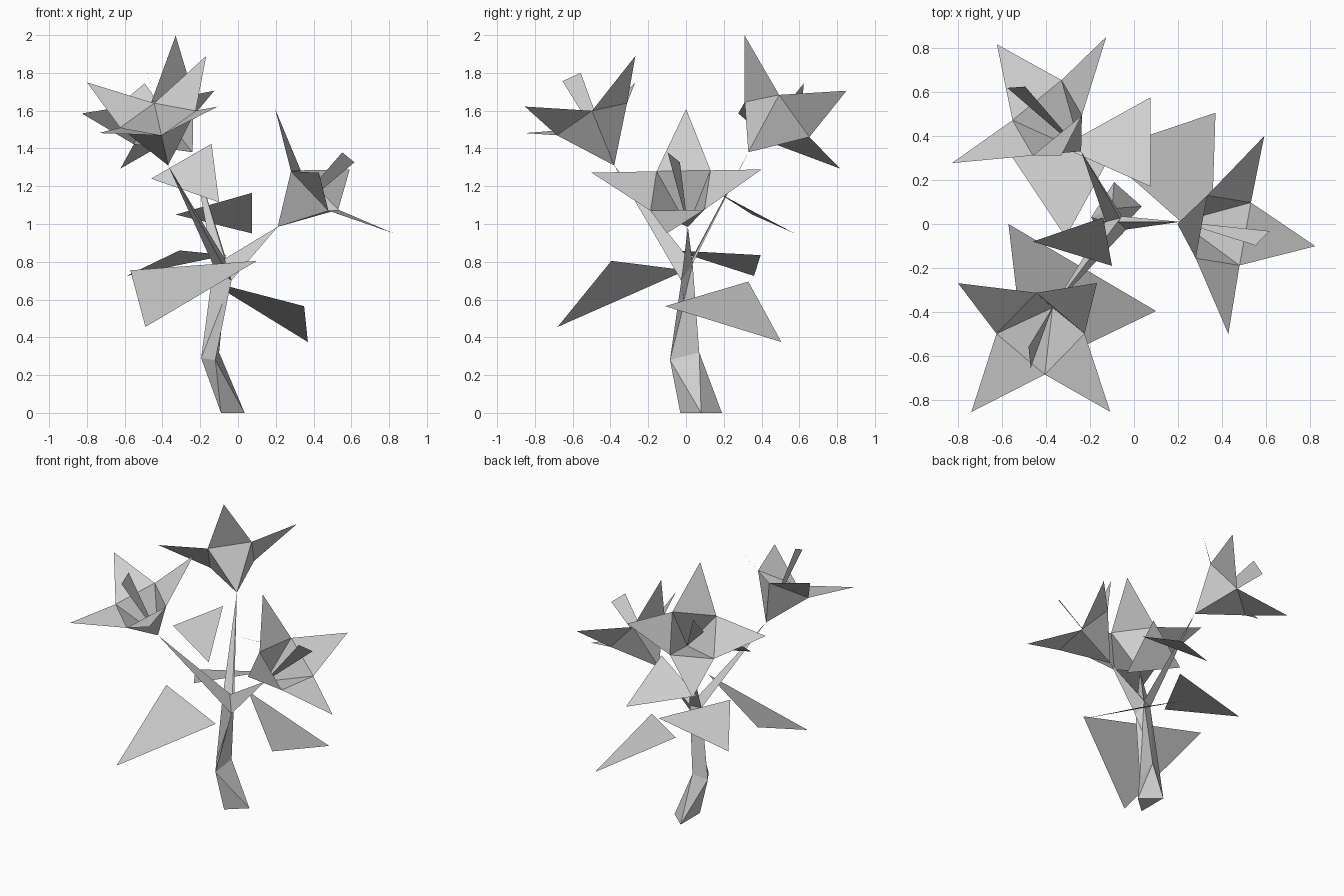
import bpy
import math
from mathutils import Vector

cube = bpy.data.objects.get("Cube")
if cube:
    bpy.data.objects.remove(cube, do_unlink=True)

# One plain grey for the whole plant
grey = bpy.data.materials.new("plain_grey")
grey.use_nodes = True
colour = (0.62, 0.62, 0.62, 1)
grey.diffuse_color = colour
grey.node_tree.nodes["Principled BSDF"].inputs["Base Color"].default_value = colour


def add_part(name, points, faces):
    mesh = bpy.data.meshes.new(name)
    mesh.from_pydata([tuple(p) for p in points], [], faces)
    mesh.materials.append(grey)
    mesh.update()
    part = bpy.data.objects.new(name, mesh)
    bpy.context.collection.objects.link(part)
    return part


# Bent three-sided stem, skinned between triangular rings
foot = [(-0.09, -0.03, 0), (0.035, 0.08, 0), (-0.09, 0.19, 0)]
bend = [(-0.12, -0.085, 0.28), (-0.1, 0.07, 0.32), (-0.195, 0.03, 0.29)]
crown = [(-0.035, -0.025, 0.7), (-0.055, 0.035, 0.79), (-0.13, 0.01, 0.78)]
stem_faces = [(2, 1, 0)]
for i in range(3):
    j = (i + 1) % 3
    # lower half twists one way, upper half follows the ring
    stem_faces += [(i, j, i + 3), (j, j + 3, i + 3)]
    stem_faces += [(i + 3, j + 3, j + 6), (i + 3, j + 6, i + 6)]
add_part("stem", foot + bend + crown, stem_faces)


def add_branch(name, tip):
    """Thin spike from the top of the stem to a flower."""
    add_part(name, crown + [tip], [(0, 1, 3), (1, 2, 3), (2, 0, 3)])


def add_flower(name, base, centre, first_tip):
    """Four-sided cup with four pointed petals and a flat stamen."""
    base, centre = Vector(base), Vector(centre)
    axis = (centre - base).normalized()
    u = Vector(first_tip) - centre
    u = (u - axis * u.dot(axis)).normalized()
    v = axis.cross(u)

    def place(angle, radius, height):
        a = math.radians(angle)
        return base + axis * height + (u * math.cos(a) + v * math.sin(a)) * radius

    ring = [place(90 * i - 45, 0.205, 0.277) for i in range(4)]
    tips = [place(90 * i, 0.457, 0.425) for i in range(4)]
    cup_faces, petal_faces = [], []
    for i in range(4):
        j = (i + 1) % 4
        cup_faces.append((8, j, i))
        petal_faces.append((i, j, i + 4))
    add_part(name + "_flower", ring + tips + [base], cup_faces + petal_faces)

    stamen = [base, place(45, 0.053, 0.53), place(225, 0.053, 0.53)]
    add_part(name + "_stamen", stamen, [(0, 1, 2)])
    add_branch(name + "_branch", base)


# Flowers: base, centre of the petal tips, one petal tip
add_flower("left", (0.21, 0.01, 0.985), (0.51, -0.05, 1.28), (0.2, 0, 1.61))
add_flower("front", (-0.37, -0.38, 1.31), (-0.453, -0.56, 1.684), (-0.74, -0.855, 1.48))
add_flower("back", (-0.24, 0.33, 1.38), (-0.475, 0.562, 1.644), (-0.33, 0.31, 2))

# Flat triangular leaves
leaves = {
    "front_leaf": [(-0.57, 0, 0.755), (-0.49, -0.68, 0.455), (0.1, -0.395, 0.805)],
    "left_leaf": [(-0.15, 0.33, 0.695), (0.35, -0.11, 0.565), (0.37, 0.505, 0.375)],
    "right_leaf": [(-0.59, 0.36, 0.725), (-0.31, -0.06, 0.86), (-0.06, 0.395, 0.835)],
    "back_leaf": [(-0.33, 0.35, 1.05), (0.075, 0.17, 1.165), (0.075, 0.575, 0.95)],
    "upper_leaf": [(-0.46, -0.08, 1.24), (-0.1, -0.19, 1.115), (-0.14, 0.03, 1.425)],
}
for leaf_name, corners in leaves.items():
    add_part(leaf_name, corners, [(0, 1, 2)])
